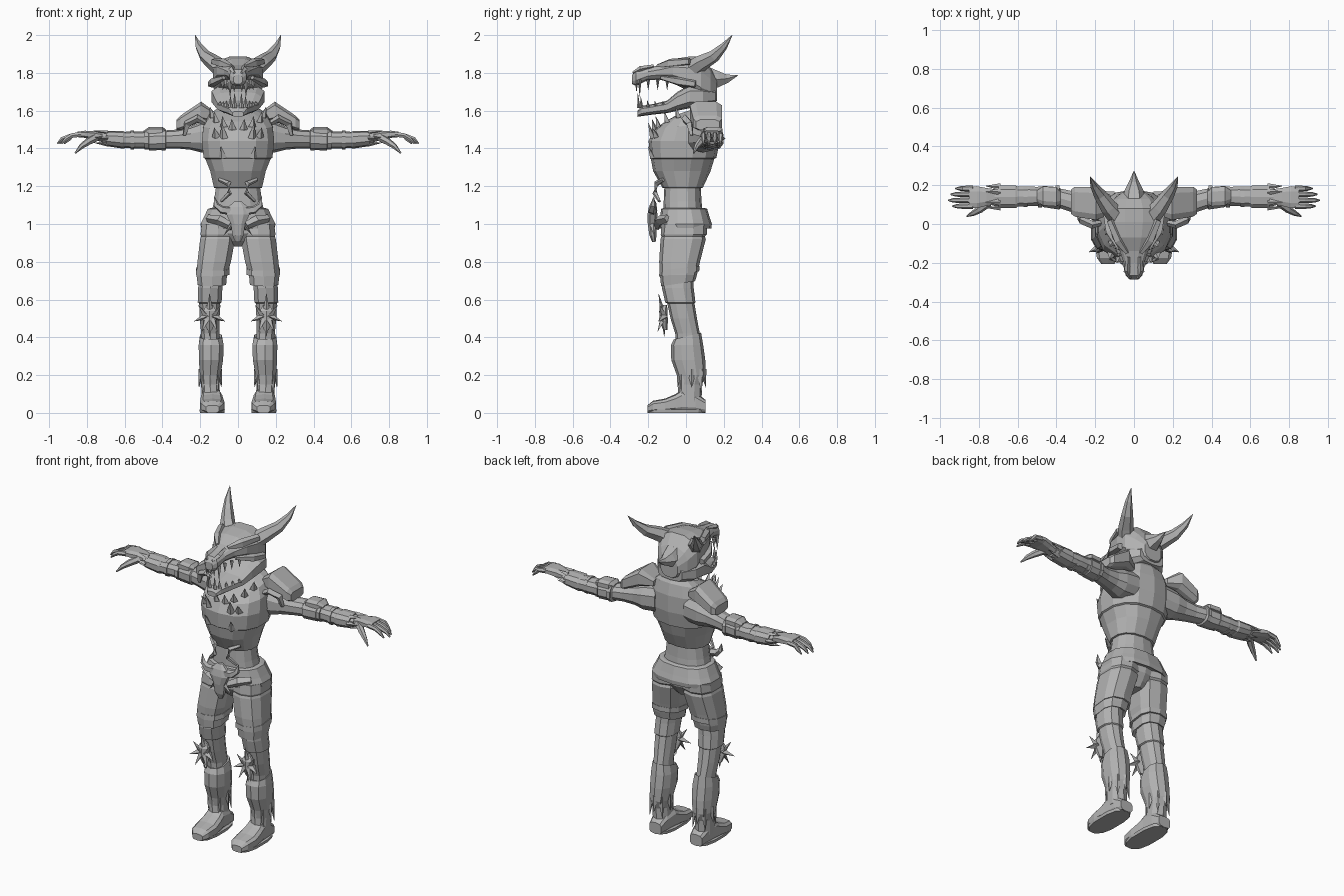
import bpy, bmesh, math
from mathutils import Vector

GREY = bpy.data.materials.new("stone_grey")
GREY.diffuse_color = (0.45, 0.45, 0.45, 1)


def skin(name, loops, mirror=False):
    """Join closed loops of points into a capped, flat shaded solid."""
    bm = bmesh.new()
    rows = [[bm.verts.new(p) for p in loop] for loop in loops]
    n = len(rows[0])
    for a, b in zip(rows, rows[1:]):
        for i in range(n):
            j = (i + 1) % n
            bm.faces.new((a[i], a[j], b[j], b[i]))
    bm.faces.new(rows[0][::-1])
    bm.faces.new(rows[-1])
    bmesh.ops.recalc_face_normals(bm, faces=bm.faces)
    me = bpy.data.meshes.new(name)
    bm.to_mesh(me)
    bm.free()
    me.materials.append(GREY)
    ob = bpy.data.objects.new(name, me)
    bpy.context.collection.objects.link(ob)
    if mirror:
        mod = ob.modifiers.new("mirror", 'MIRROR')
        mod.use_mirror_merge = False
    return ob


def loft(name, axis, rings, n=10, p=0.8, mirror=False):
    """Rings are (position, centre 1, centre 2, radius 1, radius 2, tilt)."""
    def power(v):
        return math.copysign(abs(v) ** p, v) if abs(v) > 1e-6 else 0.0
    loops = []
    for t, c1, c2, r1, r2, *tilt in rings:
        loop = []
        for i in range(n):
            a = 2 * math.pi * (i + 0.5) / n
            u, v = c1 + r1 * power(math.cos(a)), c2 + r2 * power(math.sin(a))
            s = t + (tilt[0] * v if tilt else 0)
            loop.append({'x': (s, u, v), 'y': (u, s, v), 'z': (u, v, s)}[axis])
        loops.append(loop)
    return skin(name, loops, mirror)


def tube(name, pts, radii, n=5, flat=1.0, mirror=True):
    """Tapered tube along a path, used for horns, spikes and fingers."""
    pts = [Vector(q) for q in pts]
    loops = []
    for i, q in enumerate(pts):
        d = pts[min(i + 1, len(pts) - 1)] - pts[max(i - 1, 0)]
        rot = d.to_track_quat('Z', 'Y')
        r = radii[i]
        loops.append([q + rot @ Vector((r * math.cos(k * 2 * math.pi / n),
                      r * flat * math.sin(k * 2 * math.pi / n), 0)) for k in range(n)])
    return skin(name, loops, mirror)


def spike(name, base, tip, r, mirror=True, flat=0.7):
    return tube(name, [base, tip], [r, 0.001], 4, flat, mirror)


# Head: skull with snout, lower jaw
loft("skull", 'y', [
    (-.285, 0, 1.765, .025, .025), (-.265, 0, 1.775, .045, .045),
    (-.2, 0, 1.795, .055, .033), (-.14, 0, 1.803, .075, .04),
    (-.07, 0, 1.81, .115, .065), (.01, 0, 1.795, .135, .093),
    (.08, 0, 1.765, .135, .125), (.13, 0, 1.735, .105, .095), (.165, 0, 1.71, .06, .06)], 12)
loft("lower_jaw", 'y', [
    (-.258, 0, 1.582, .03, .015), (-.235, 0, 1.598, .05, .027),
    (-.17, 0, 1.608, .08, .028), (-.1, 0, 1.62, .11, .033),
    (-.045, 0, 1.65, .13, .05), (.02, 0, 1.675, .145, .062),
    (.09, 0, 1.675, .135, .06), (.155, 0, 1.675, .085, .045)], 10, .65)
for y, x, h in [(-.25, .018, .075), (-.235, .04, .06), (-.2, .062, .04), (-.16, .078, .035), (-.12, .095, .035)]:
    spike("lower_tooth", (x, y, 1.615 + .12 * (y + .25)), (x, y - .005, 1.615 + h), .013)
for y, x, h in [(-.262, .02, .05), (-.245, .042, .075), (-.2, .05, .04), (-.15, .062, .04), (-.1, .08, .04)]:
    spike("upper_tooth", (x, y, 1.765), (x, y, 1.75 - h), .014)
tube("brow_ridge", [(.035, -.15, 1.835), (.08, -.085, 1.85), (.125, .02, 1.86)], [.012, .026, .02], 5)
tube("cheek_bone", [(.075, -.13, 1.775), (.125, -.04, 1.755), (.142, .05, 1.74)], [.012, .024, .02], 5)
tube("nostril_ridge", [(.02, -.28, 1.8), (.035, -.24, 1.82), (.03, -.17, 1.835)], [.008, .016, .01], 4)
tube("horn", [(.085, .035, 1.82), (.13, .085, 1.855), (.175, .15, 1.89), (.207, .2, 1.94), (.227, .245, 2.0)],
     [.05, .043, .033, .02, .001], 6)
tube("crest_spike", [(0, .1, 1.78), (0, .17, 1.765), (0, .22, 1.77), (0, .275, 1.787)],
     [.065, .05, .025, .001], 6, mirror=False)

# Torso: open collar at the top, cuirass with a stepped lower edge
loft("torso", 'z', [
    (1.05, 0, -.015, .145, .105), (1.12, 0, -.018, .13, .1), (1.19, 0, -.018, .12, .097),
    (1.192, 0, -.018, .13, .107), (1.28, 0, -.022, .15, .152),
    (1.345, 0, -.018, .177, .168), (1.35, 0, -.015, .186, .176),
    (1.44, 0, -.01, .196, .188), (1.52, 0, .005, .187, .172, .12),
    (1.57, 0, .025, .155, .135, .25), (1.595, 0, .045, .095, .09, .35),
    (1.52, 0, .045, .075, .07, .35)], 14, .85)
for x, y, z in [(.03, -.165, 1.5), (.075, -.145, 1.515), (.115, -.1, 1.54), (.135, -.04, 1.565)]:
    spike("collar_spike", (x, y, z), (x * 1.1, y - .015, z + .055), .022)
for x, z, h in [(.075, 1.455, .08), (.08, 1.35, .06), (.115, 1.46, .05)]:
    y = -.175 if x < .1 else -.155
    spike("chest_spike", (x, y, z), (x + .01, y - .025, z + h), .024)
tube("belly_strap", [(.1, -.12, 1.235), (.05, -.155, 1.215), (.045, -.165, 1.165), (.09, -.14, 1.12)],
     [.01, .016, .014, .008], 5)

# Belt, pelvis and horned buckle
loft("belt", 'z', [
    (1.085, 0, -.01, .145, .108), (1.08, 0, -.01, .163, .122), (1.03, 0, -.005, .187, .132),
    (1.0, 0, -.003, .203, .14), (.975, 0, -.003, .197, .137), (.985, 0, -.003, .16, .115)], 14)
loft("pelvis", 'z', [(1.02, 0, -.01, .17, .12), (.95, 0, -.015, .15, .115),
                     (.91, 0, -.015, .07, .09), (.88, 0, -.01, .03, .06)], 10)
loft("buckle", 'z', [(.905, 0, -.17, .014, .01), (.94, 0, -.175, .032, .02), (1.0, 0, -.178, .04, .026),
                     (1.05, 0, -.178, .065, .028), (1.09, 0, -.175, .055, .022), (1.12, 0, -.17, .02, .012)], 8)
tube("buckle_horn", [(.04, -.175, 1.07), (.085, -.18, 1.075), (.115, -.175, 1.1), (.125, -.17, 1.145)],
     [.024, .022, .016, .001], 5)
spike("buckle_tusk", (.03, -.175, 1.0), (.075, -.17, .94), .018)
tube("belt_plate", [(.03, -.15, .985), (.1, -.14, 1.02), (.16, -.1, 1.03)], [.02, .026, .02], 4)

# Legs
loft("thigh_armour", 'z', [
    (1.0, .105, -.008, .09, .12), (.945, .106, -.012, .096, .122), (.935, .108, -.015, .09, .115),
    (.92, .108, -.015, .096, .12), (.8, .126, -.034, .092, .108), (.73, .139, -.04, .084, .098),
    (.69, .138, -.042, .078, .09, .15), (.7, .138, -.042, .06, .07, .15)], 10, .75, True)
for z, s in [(.755, 1.06), (.925, 1.03)]:
    c = .133 - .15 * (z - .755)
    loft("thigh_band", 'z', [(z + .015, c, -.035 + .12 * (z - .755), .086 * s, .1 * s, .12),
         (z - .015, c, -.036 + .12 * (z - .755), .087 * s, .1 * s, .12)], 10, .75, True)
loft("knee_and_shin", 'z', [
    (.74, .14, -.045, .065, .08), (.66, .147, -.043, .067, .084), (.585, .15, -.03, .066, .08),
    (.58, .15, -.027, .058, .072), (.5, .15, -.012, .055, .07), (.42, .147, .008, .05, .065),
    (.38, .145, .01, .05, .065)], 10, .85, True)
loft("boot_shaft", 'z', [
    (.4, .144, .008, .05, .06, .25), (.405, .144, .008, .06, .072, .25), (.36, .142, .006, .069, .085),
    (.28, .143, .012, .067, .09), (.2, .147, .028, .057, .077), (.15, .147, .022, .05, .062),
    (.06, .142, .018, .053, .065)], 10, .85, True)
loft("foot", 'y', [
    (-.205, .135, .02, .035, .02), (-.175, .135, .032, .058, .032), (-.11, .137, .038, .067, .038),
    (-.055, .138, .05, .062, .05), (-.02, .139, .062, .058, .062), (.05, .139, .055, .053, .055),
    (.102, .139, .035, .042, .035)], 10, .6, True)
loft("sole", 'z', [(0, .137, -.052, .066, .153), (.018, .137, -.052, .069, .156)], 12, .75, True)
# Ragged boot fringe
for a in range(0, 360, 45):
    c, s = math.cos(math.radians(a)), math.sin(math.radians(a))
    drop = .12 if a % 90 else .085
    spike("boot_fringe", (.147 + .045 * c, .03 + .06 * s, .23),
          (.147 + .06 * c, .03 + .075 * s, .22 - drop), .026)
spike("instep_spike", (.14, -.03, .09), (.14, -.035, .15), .02)
# Spiked knee guard
loft("knee_guard", 'z', [(.44, .15, -.11, .015, .012), (.49, .15, -.118, .04, .022),
                         (.54, .15, -.12, .04, .022), (.57, .15, -.112, .02, .012)], 6, 1, True)
for tip in [(.232, -.145, .485), (.068, -.145, .485), (.21, -.14, .57), (.09, -.14, .57),
            (.15, -.145, .63), (.15, -.115, .405), (.19, -.15, .43), (.11, -.15, .43)]:
    spike("knee_spike", (.15 + (tip[0] - .15) * .3, -.118, .51), tip, .025)

# Arms
loft("arm", 'x', [
    (.1, .085, 1.47, .085, .085), (.19, .092, 1.46, .083, .082), (.25, .1, 1.455, .068, .062),
    (.32, .115, 1.45, .057, .05), (.38, .132, 1.448, .053, .048), (.385, .132, 1.446, .06, .055),
    (.47, .142, 1.444, .057, .054), (.475, .142, 1.445, .05, .046), (.54, .143, 1.445, .053, .045),
    (.64, .14, 1.446, .055, .041), (.72, .14, 1.455, .048, .032)], 10, .85, True)
for x, r in [(.395, .061), (.485, .056), (.56, .055)]:
    loft("arm_band", 'x', [(x - .01, .14, 1.445, r, r * .9), (x + .01, .14, 1.445, r, r * .9)], 10, .85, True)
loft("elbow_pad", 'x', [(.38, .135, 1.485, .03, .015), (.4, .14, 1.492, .052, .024),
                        (.47, .145, 1.492, .052, .024), (.5, .145, 1.48, .03, .014)], 8, .7, True)
# Jagged cuff
loft("cuff", 'x', [(.6, .14, 1.445, .054, .044), (.61, .14, 1.446, .061, .047),
                   (.7, .14, 1.453, .06, .04), (.7, .14, 1.453, .045, .03)], 10, .85, True)
for a in range(0, 360, 60):
    c, s = math.cos(math.radians(a)), math.sin(math.radians(a))
    spike("cuff_point", (.69, .14 + .052 * c, 1.453 + .035 * s), (.765, .14 + .056 * c, 1.462 + .036 * s), .018)
loft("shoulder_guard", 'x', [
    (.12, .1, 1.57, .05, .022), (.195, .105, 1.595, .088, .055),
    (.305, .115, 1.535, .08, .04), (.325, .115, 1.525, .065, .028)], 8, .5, True)
tube("shoulder_rim", [(.15, .01, 1.52), (.215, -.005, 1.56), (.27, .02, 1.53), (.285, .03, 1.47)],
     [.012, .02, .02, .01], 4)

# Hands
loft("palm", 'x', [(.7, .14, 1.455, .04, .027), (.76, .14, 1.468, .048, .025),
                   (.81, .138, 1.475, .06, .02), (.85, .138, 1.474, .058, .015)], 8, .7, True)
for y, tip in [(.183, .92), (.153, .945), (.122, .957), (.092, .935)]:
    tube("finger", [(.83, y, 1.475), (.88, y, 1.468), (.915 + (tip - .94), y, 1.45), (tip, y, 1.425)],
         [.015, .014, .012, .004], 6)
tube("thumb", [(.75, .11, 1.46), (.795, .075, 1.435), (.83, .055, 1.41), (.862, .04, 1.375)],
     [.022, .019, .014, .004], 6)
